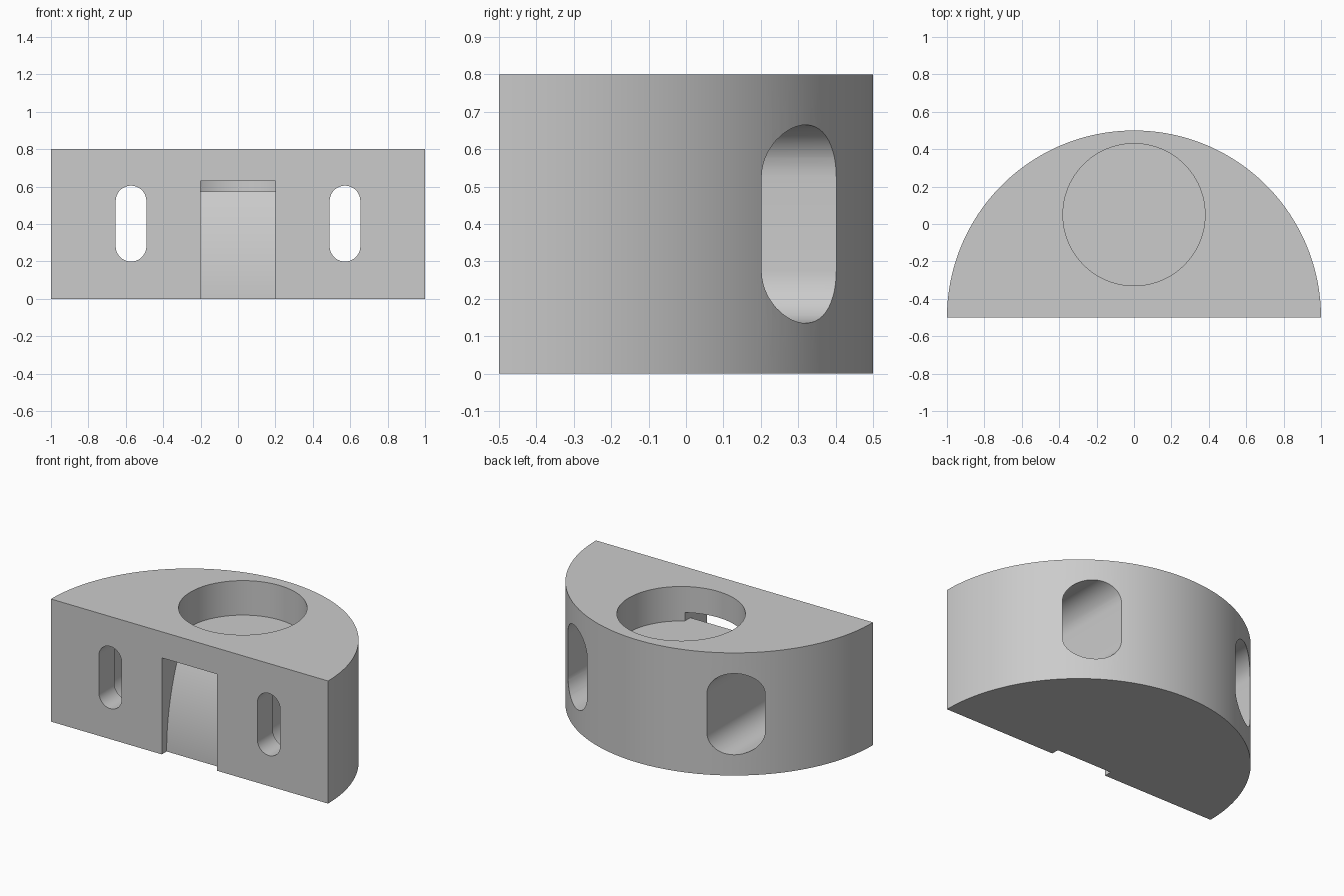
import bpy
import bmesh
from math import sin, cos, pi, sqrt
from mathutils import Vector

cube = bpy.data.objects.get("Cube")
if cube:
    bpy.data.objects.remove(cube, do_unlink=True)

grey = bpy.data.materials.new("plain grey")
grey.use_nodes = True
grey.diffuse_color = (0.6, 0.6, 0.6, 1)
grey.node_tree.nodes["Principled BSDF"].inputs["Base Color"].default_value = (0.6, 0.6, 0.6, 1)


def arc(cx, cy, r, start, end, steps):
    return [(cx + r * cos(start + (end - start) * i / steps),
             cy + r * sin(start + (end - start) * i / steps)) for i in range(steps + 1)]


def prism(name, profile, place, low, high):
    """Extrude a 2D profile; place maps (u, v, depth) to x, y, z."""
    bm = bmesh.new()
    face = bm.faces.new([bm.verts.new(place(u, v, low)) for u, v in profile])
    out = bmesh.ops.extrude_face_region(bm, geom=[face])
    shift = Vector(place(0, 0, high)) - Vector(place(0, 0, low))
    bmesh.ops.translate(bm, vec=shift,
                        verts=[e for e in out["geom"] if isinstance(e, bmesh.types.BMVert)])
    bmesh.ops.recalc_face_normals(bm, faces=bm.faces)
    mesh = bpy.data.meshes.new(name)
    bm.to_mesh(mesh)
    bm.free()
    mesh.materials.append(grey)
    ob = bpy.data.objects.new(name, mesh)
    bpy.context.collection.objects.link(ob)
    return ob


def along_z(u, v, d):
    return (u, v, d)


def along_y(u, v, d):
    return (u, d, v)


def along_x(u, v, d):
    return (d, u, v)


def slot_profile(cx, cz, r, straight):
    return (arc(cx, cz + straight, r, 0, pi, 24)
            + arc(cx, cz - straight, r, pi, 2 * pi, 24))


# Half-round body
body = prism("half_round_block", arc(0, -0.5, 1, 0, pi, 96), along_z, 0, 0.8)

# Round pocket in the top
FLOOR = 0.575
cutters = [prism("pocket_cutter", arc(0, 0.05, 0.38, 0, 2 * pi, 96)[:-1], along_z, FLOOR, 1)]

# Front groove with a curved back that opens into the pocket
foot, lip = -0.45, -0.33
rise = lip - foot
radius = (FLOOR ** 2 + rise ** 2) / (2 * rise)
ramp = []
for i in range(25):
    z = FLOOR * i / 24
    ramp.append((foot + radius - sqrt(radius ** 2 - z ** 2), z))
groove = [(-0.7, -0.1), (foot, -0.1)] + ramp + [(-0.2, FLOOR), (-0.2, 0.63), (-0.7, 0.63)]
cutters.append(prism("groove_cutter", groove, along_x, -0.2, 0.2))

# Stepped bolt slots: narrow at the front, wide from the back
for side in (-1, 1):
    cx = side * 0.572
    cutters.append(prism("slot_cutter", slot_profile(cx, 0.402, 0.082, 0.121), along_y, -0.7, 0))
    cutters.append(prism("counterbore_cutter", slot_profile(cx, 0.4, 0.14, 0.125), along_y, -0.34, 0.8))

# Cut everything out of the body
bpy.context.view_layer.objects.active = body
for cutter in cutters:
    cutter.hide_render = True
    mod = body.modifiers.new("cut", 'BOOLEAN')
    mod.operation = 'DIFFERENCE'
    mod.solver = 'EXACT'
    mod.object = cutter
    bpy.ops.object.modifier_apply(modifier=mod.name)
    bpy.data.objects.remove(cutter, do_unlink=True)

# Smooth curved walls, sharp rims
bpy.ops.object.select_all(action='DESELECT')
body.select_set(True)
bpy.ops.object.shade_smooth_by_angle(angle=pi / 6)
